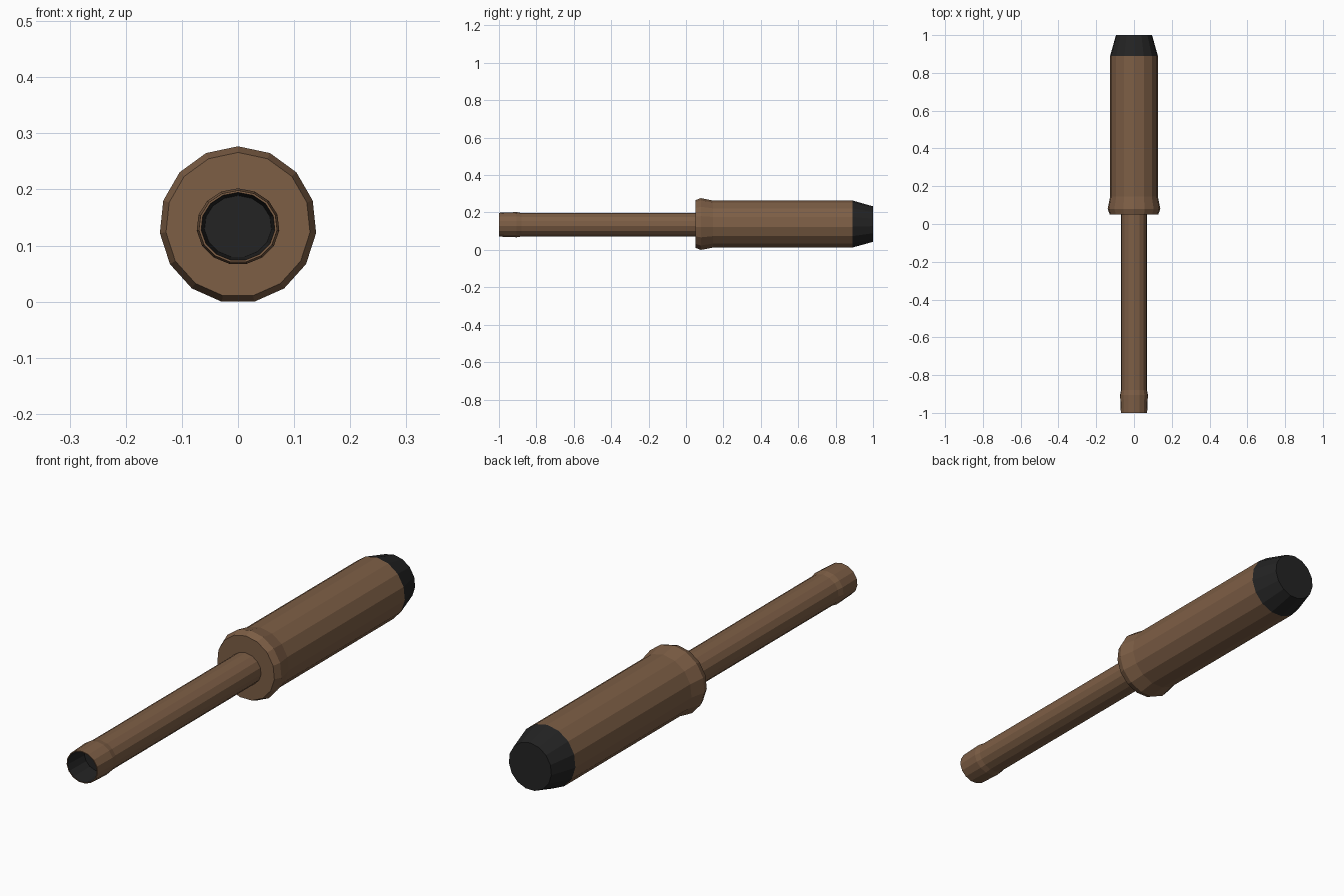
import bpy, bmesh, math

if "Cube" in bpy.data.objects:
    bpy.data.objects.remove(bpy.data.objects["Cube"])

SIDES = 15


def material(name, rgb):
    m = bpy.data.materials.new(name)
    m.diffuse_color = (*rgb, 1.0)
    m.use_nodes = True
    m.node_tree.nodes["Principled BSDF"].inputs["Base Color"].default_value = m.diffuse_color
    return m


BROWN = material("brown", (0.205, 0.112, 0.060))
BLACK = material("black", (0.017, 0.017, 0.017))


def lathe(name, profile, center_z, black_from, squash=1.0):
    """Faceted body along y from (y, radius) rings, capped at both ends.
    Bands from index black_from onward, and the last cap, are black."""
    bm = bmesh.new()
    rings = []
    for y, r in profile:
        ring = []
        for i in range(SIDES):
            a = 2 * math.pi * i / SIDES
            ring.append(bm.verts.new((r * math.sin(a), y,
                                      center_z + squash * r * math.cos(a))))
        rings.append(ring)
    for k in range(len(rings) - 1):
        a, b = rings[k], rings[k + 1]
        for i in range(SIDES):
            j = (i + 1) % SIDES
            f = bm.faces.new((a[i], a[j], b[j], b[i]))
            f.material_index = int(k >= black_from)
    bm.faces.new(rings[0])
    bm.faces.new(rings[-1]).material_index = 1
    bmesh.ops.recalc_face_normals(bm, faces=bm.faces)
    me = bpy.data.meshes.new(name)
    bm.to_mesh(me)
    bm.free()
    me.materials.append(BROWN)
    me.materials.append(BLACK)
    ob = bpy.data.objects.new(name, me)
    bpy.context.collection.objects.link(ob)
    return ob


# Thick handle: flared collar, straight body, black tapered end
lathe("handle", [(0.05, 0.129), (0.08, 0.140), (0.145, 0.127),
                 (0.89, 0.127), (1.0, 0.096)], 0.137, 3)

# Thin, slightly flattened tube with a lipped mouth and black bore
lathe("tube", [(0.06, 0.069), (-0.88, 0.069), (-0.905, 0.074),
               (-1.0, 0.070), (-1.0, 0.066), (-0.90, 0.060)],
      0.134, 4, squash=0.92)
